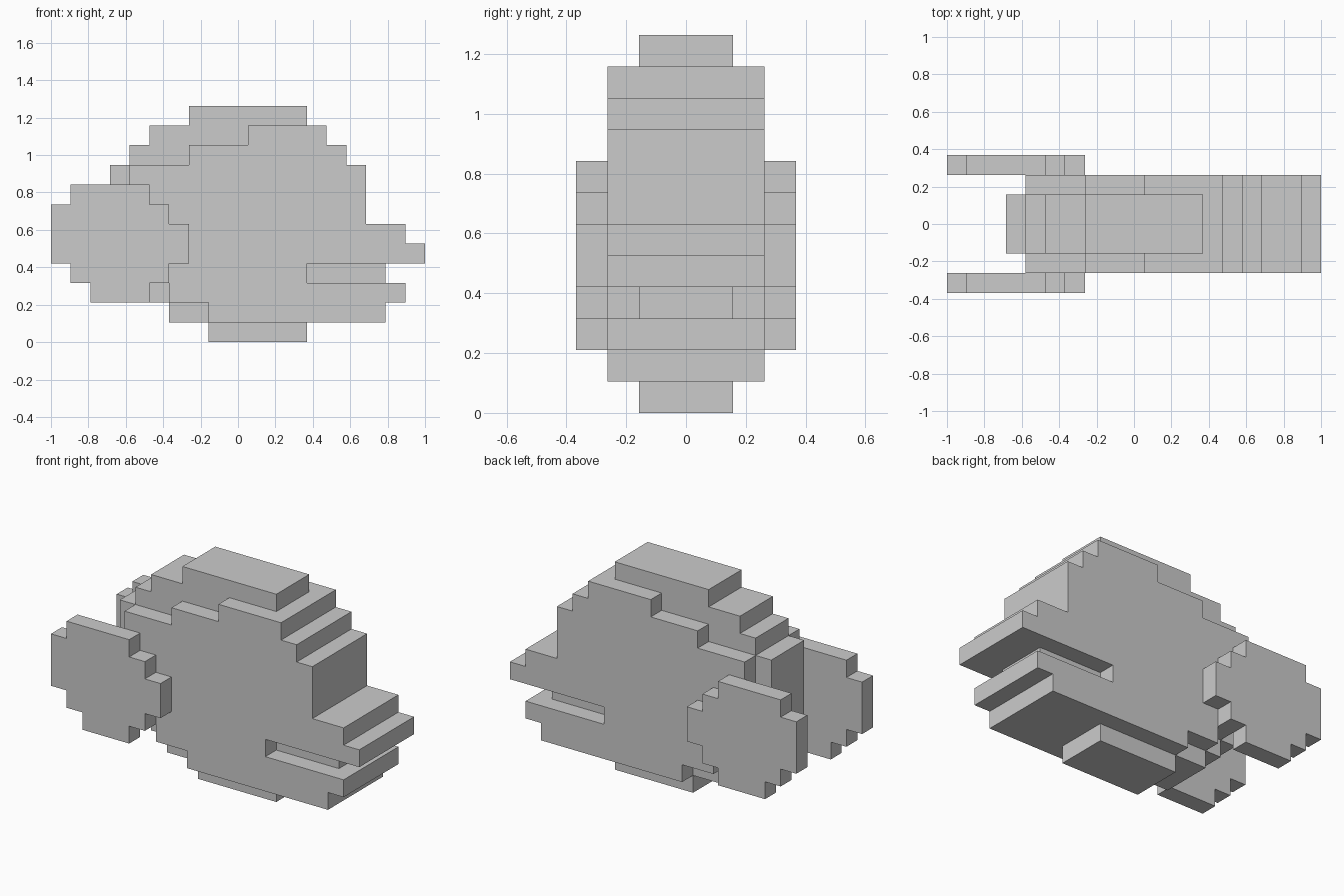
import bpy, bmesh, math

if "Cube" in bpy.data.objects:
    bpy.data.objects.remove(bpy.data.objects["Cube"])

U = 2 / 19  # size of one block

# Row spans per layer: z row -> (first column, end column)
CORE = {0: (8, 13), 1: (6, 17), 2: (5, 18), 3: (4, 17), 4: (3, 19), 5: (3, 18),
        6: (3, 16), 7: (3, 16), 8: (3, 16), 9: (4, 15), 10: (5, 14), 11: (7, 13)}
FLANK = {1: (8, 17), 2: (6, 18), 3: (5, 13), 4: (4, 19), 5: (4, 18),
         6: (4, 16), 7: (4, 16), 8: (4, 16), 9: (7, 15), 10: (10, 14)}
FIN = {2: (2, 5), 3: (1, 6), 4: (0, 7), 5: (0, 7), 6: (0, 6), 7: (1, 5)}


def cells(rows, layers):
    """All block positions of a stepped profile repeated over y layers."""
    return {(i, j, k) for k, (a, b) in rows.items() for i in range(a, b) for j in layers}


parts = {
    "body": cells(CORE, (2, 3, 4)) | cells(FLANK, (1, 5)),
    "side_fin_front": cells(FIN, (0,)),
    "side_fin_back": cells(FIN, (6,)),
}
filled = set().union(*parts.values())


def build(name, blocks):
    """Outer skin of the blocks, merged into large flat faces."""
    bm = bmesh.new()
    verts = {}

    def corner(p):
        if p not in verts:
            verts[p] = bm.verts.new(((p[0] - 9.5) * U, (p[1] - 3.5) * U, p[2] * U))
        return verts[p]

    for c in sorted(blocks):
        for axis in range(3):
            u, v = (axis + 1) % 3, (axis + 2) % 3
            for side in (0, 1):
                n = list(c)
                n[axis] += 2 * side - 1
                if tuple(n) in filled:
                    continue
                loop = []
                for du, dv in ((0, 0), (1, 0), (1, 1), (0, 1)):
                    p = list(c)
                    p[axis] += side
                    p[u] += du
                    p[v] += dv
                    loop.append(corner(tuple(p)))
                bm.faces.new(loop if side else loop[::-1])
    bmesh.ops.dissolve_limit(bm, angle_limit=math.radians(1),
                             verts=bm.verts[:], edges=bm.edges[:])
    mesh = bpy.data.meshes.new(name)
    bm.to_mesh(mesh)
    bm.free()
    bpy.context.collection.objects.link(bpy.data.objects.new(name, mesh))


for part, blocks in parts.items():
    build(part, blocks)
